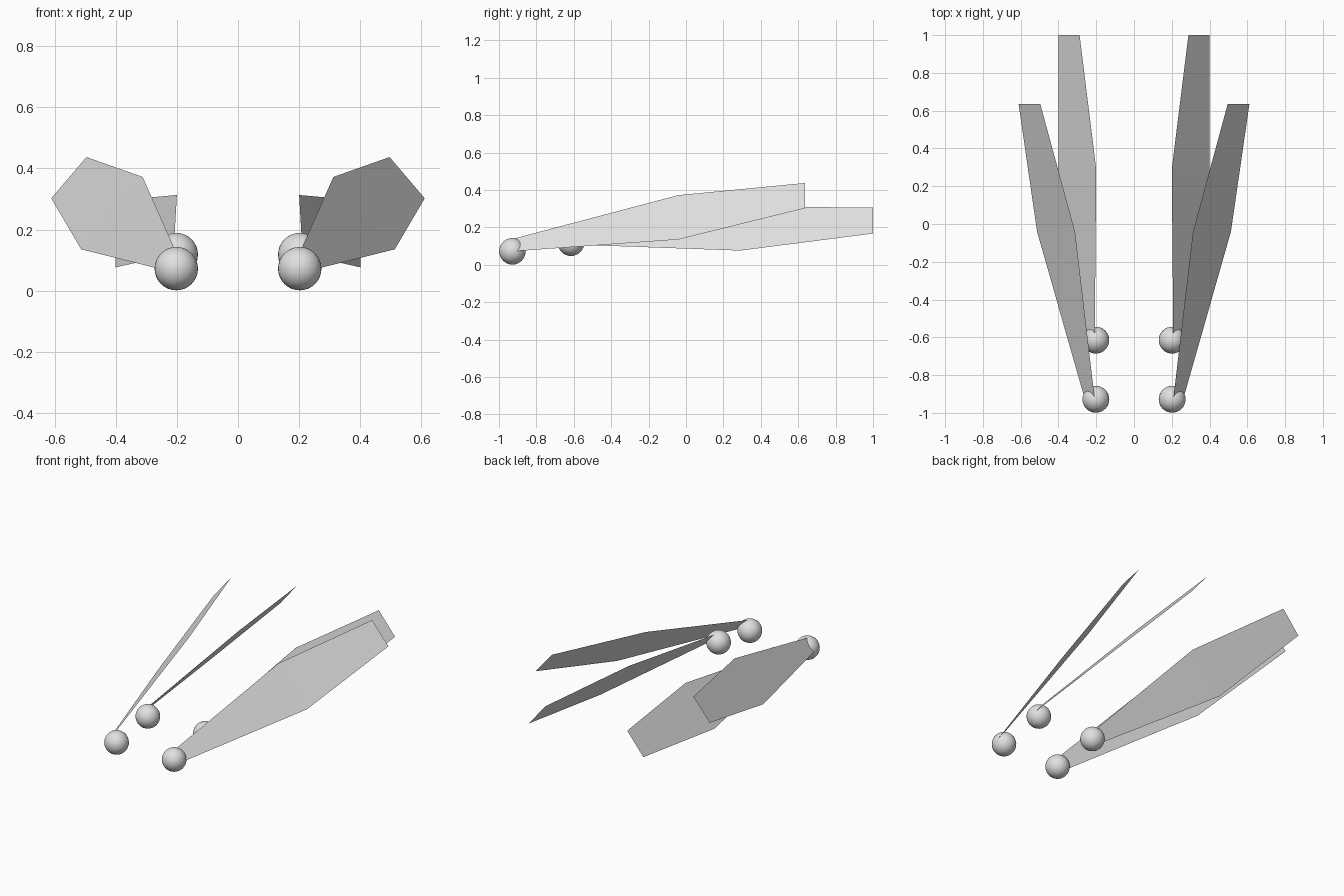
import bpy

if "Cube" in bpy.data.objects:
    bpy.data.objects.remove(bpy.data.objects["Cube"])

grey = bpy.data.materials.new("light grey")
grey.diffuse_color = (0.75, 0.75, 0.75, 1)
grey.use_nodes = True
grey.node_tree.nodes["Principled BSDF"].inputs["Base Color"].default_value = grey.diffuse_color

HINGE_RADIUS = 0.071


def wing(name, side, base, middle, tip):
    """Flat blade; each station is an (inner, outer) pair of points."""
    pts = [p for pair in (base, middle, tip) for p in pair]
    verts = [(side * x, y, z) for x, y, z in pts]
    faces = [(0, 1, 3, 2), (2, 3, 5, 4)]
    if side < 0:
        faces = [f[::-1] for f in faces]
    mesh = bpy.data.meshes.new(name)
    mesh.from_pydata(verts, [], faces)
    mesh.materials.append(grey)
    bpy.context.collection.objects.link(bpy.data.objects.new(name, mesh))


def hinge(name, loc):
    """Smooth ball at the root of a wing."""
    bpy.ops.mesh.primitive_uv_sphere_add(segments=32, ring_count=16,
                                         radius=HINGE_RADIUS, location=loc)
    ob = bpy.context.object
    ob.name = name
    ob.data.materials.append(grey)
    bpy.ops.object.shade_smooth()


for side, label in ((1, "right"), (-1, "left")):
    # Raised pair, rooted at the front
    wing(f"upper_wing_{label}", side,
         ((0.208, -0.928, 0.138), (0.260, -0.928, 0.072)),
         ((0.312, -0.042, 0.372), (0.513, -0.042, 0.135)),
         ((0.496, 0.635, 0.437), (0.611, 0.635, 0.302)))
    hinge(f"upper_hinge_{label}", (side * 0.202, -0.928, 0.072))

    # Lower pair, rooted further back
    wing(f"lower_wing_{label}", side,
         ((0.208, -0.600, 0.174), (0.260, -0.600, 0.108)),
         ((0.200, 0.290, 0.313), (0.401, 0.290, 0.076)),
         ((0.288, 1.0, 0.305), (0.401, 1.0, 0.167)))
    hinge(f"lower_hinge_{label}", (side * 0.202, -0.615, 0.118))
